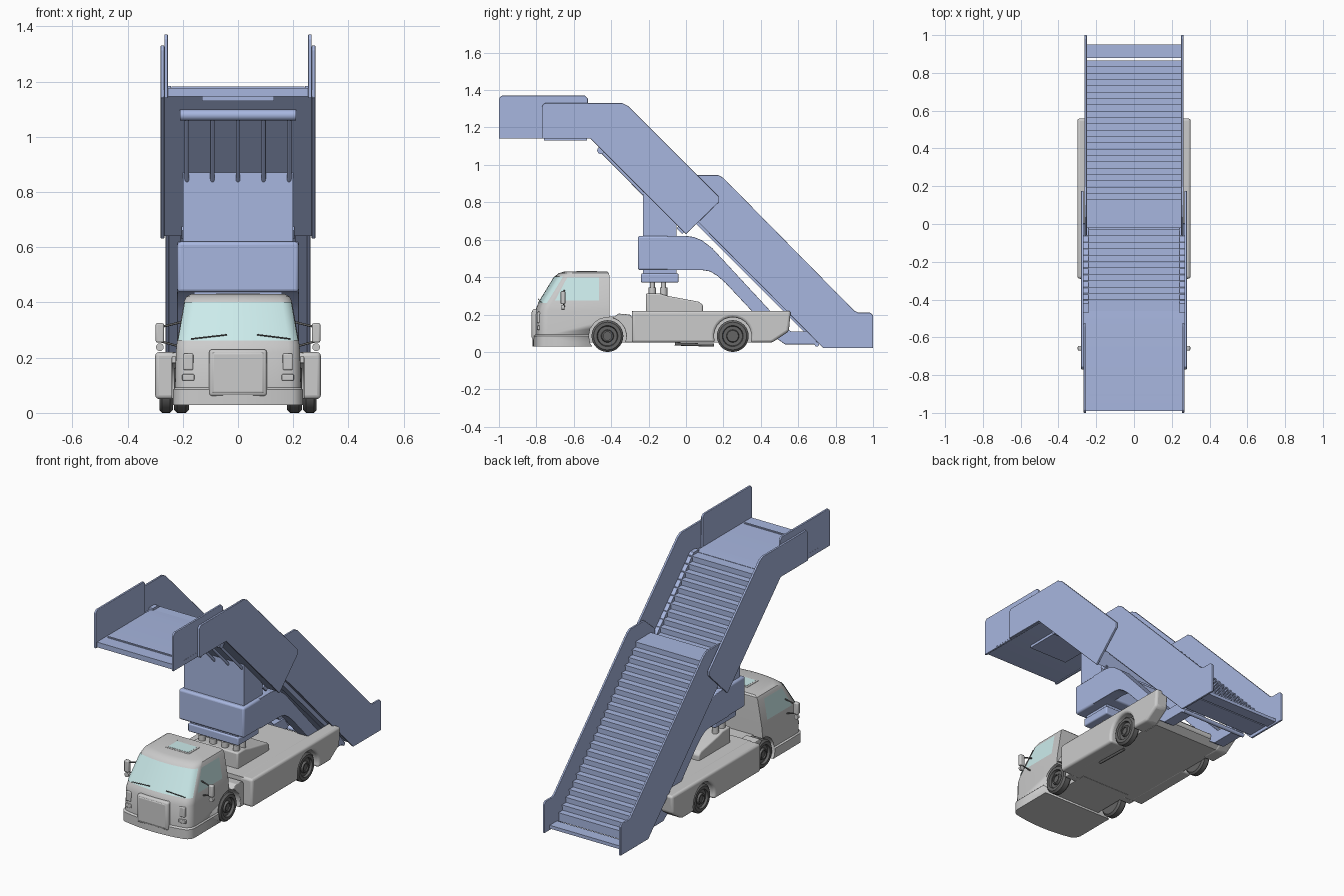
import bpy, bmesh
from math import sin, cos, pi, radians
from mathutils import Vector

if "Cube" in bpy.data.objects:
    bpy.data.objects.remove(bpy.data.objects["Cube"])


def material(name, rgb):
    m = bpy.data.materials.new(name)
    m.diffuse_color = (*rgb, 1)
    m.use_nodes = True
    m.node_tree.nodes["Principled BSDF"].inputs["Base Color"].default_value = m.diffuse_color
    return m


BLUE = material("blue_paint", (0.39, 0.47, 0.74))
GLASS = material("glass", (0.60, 0.83, 0.83))
DARK = material("rubber", (0.13, 0.13, 0.13))


def finish(name, bm, mat=None, mirror=False, bevel=0.0):
    bmesh.ops.recalc_face_normals(bm, faces=bm.faces)
    me = bpy.data.meshes.new(name)
    bm.to_mesh(me)
    bm.free()
    ob = bpy.data.objects.new(name, me)
    bpy.context.collection.objects.link(ob)
    if mat:
        me.materials.append(mat)
    bpy.ops.object.select_all(action='DESELECT')
    ob.select_set(True)
    bpy.context.view_layer.objects.active = ob
    bpy.ops.object.shade_smooth_by_angle(angle=radians(32))
    if bevel:
        b = ob.modifiers.new("bevel", 'BEVEL')
        b.width, b.segments, b.limit_method = bevel, 3, 'ANGLE'
    if mirror:
        ob.modifiers.new("mirror", 'MIRROR')
    return ob


def plate(name, pts, x0, x1, mat=None, mirror=False, bevel=0.0):
    """Side (y, z) profile extruded from x0 to x1."""
    bm = bmesh.new()
    f = bm.faces.new([bm.verts.new((x0, y, z)) for y, z in pts])
    r = bmesh.ops.extrude_face_region(bm, geom=[f])
    vs = [v for v in r['geom'] if isinstance(v, bmesh.types.BMVert)]
    bmesh.ops.translate(bm, verts=vs, vec=(x1 - x0, 0, 0))
    # extruding a lone face keeps it as the first cap
    return finish(name, bm, mat, mirror, bevel)


def box(name, x, y, z, mat=None, mirror=False, bevel=0.0):
    return plate(name, [(y[0], z[0]), (y[1], z[0]), (y[1], z[1]), (y[0], z[1])], x[0], x[1], mat, mirror, bevel)


def rod(name, a, b, r, mat=None, mirror=False):
    a, b = Vector(a), Vector(b)
    bm = bmesh.new()
    bmesh.ops.create_cone(bm, cap_ends=True, segments=16, radius1=r, radius2=r, depth=(b - a).length)
    q = (b - a).to_track_quat('Z', 'Y')
    bmesh.ops.transform(bm, verts=bm.verts, matrix=q.to_matrix().to_4x4())
    bmesh.ops.translate(bm, verts=bm.verts, vec=(a + b) / 2)
    return finish(name, bm, mat, mirror)


def arc(cy, cz, r, a0, a1, n=16):
    return [(cy + r * cos(radians(a0 + (a1 - a0) * i / n)), cz + r * sin(radians(a0 + (a1 - a0) * i / n)))
            for i in range(n + 1)]


def steps(y0, z0, y1, z1, n, nose=0.006):
    out = []
    for i in range(n):
        y, za, zb = y0 + (y1 - y0) * i / n, z0 + (z1 - z0) * i / n, z0 + (z1 - z0) * (i + 1) / n
        out += [(y, za), (y, zb - 0.008), (y + nose, zb - 0.008), (y + nose, zb)]
    return out + [(y1, z1)]


def wheel(name, y, x0, x1):
    w = x1 - x0
    prof = [(0, .8), (.022, .8), (.022, .95), (.03, .95), (.034, .7), (.052, .72), (.056, 1),
            (.074, 1), (.085, .8), (.085, .2), (.074, 0), (0, 0)]
    bm = bmesh.new()
    n, rings = 32, []
    for r, t in prof:
        rr = max(r, .0005)
        rings.append([bm.verts.new((x0 + w * t, y + rr * cos(2 * pi * k / n), .085 + rr * sin(2 * pi * k / n)))
                      for k in range(n)])
    for a, b in zip(rings, rings[1:]):
        for k in range(n):
            bm.faces.new((a[k], a[(k + 1) % n], b[(k + 1) % n], b[k]))
    bm.faces.new(rings[0])
    bm.faces.new(rings[-1])
    finish(name, bm, DARK, mirror=True)


# Cab: stacked rounded sections (z, half width, front y, back y)
def ring(z, hw, yf, yb, r=0.04, bow=0.03):
    half = [(hw, yb)] + [(hw - r + r * cos(pi / 2 * k / 6), yf + r - r * sin(pi / 2 * k / 6)) for k in range(7)]
    half += [((hw - r) * t, yf) for t in (.75, .5, .25)]
    half = [half[0]] + [(x, y + bow * (x / hw) ** 2) for x, y in half[1:]]
    return [(x, y, z) for x, y in half] + [(0, yf, z)] + [(-x, y, z) for x, y in reversed(half)]


sections = [(.028, .235, -.82, -.41), (.085, .235, -.82, -.41), (.092, .228, -.81, -.41),
            (.22, .225, -.807, -.41), (.25, .222, -.795, -.41), (.405, .195, -.70, -.41),
            (.421, .187, -.68, -.411), (.43, .170, -.65, -.420)]
bm = bmesh.new()
loops = [[bm.verts.new(p) for p in ring(*s)] for s in sections]
for a, b in zip(loops, loops[1:]):
    for k in range(len(a)):
        j = (k + 1) % len(a)
        bm.faces.new((a[k], a[j], b[j], b[k]))
bm.faces.new(loops[0])
bm.faces.new(loops[-1])
cab = finish("cab", bm)
cutter = rod("wheel_arch_cutter", (-.4, -.42, .085), (.4, -.42, .085), .10)
cutter.hide_render = True
cutter.hide_set(True)
cut = cab.modifiers.new("arch", 'BOOLEAN')
cut.object, cut.operation = cutter, 'DIFFERENCE'

# Cab glass
bm = bmesh.new()
lo, hi = ([bm.verts.new(p) for p in ring(z, hw + .003, yf - .004, -.41)[3:-3]]
          for z, hw, yf in ((.262, .220, -.7877), (.402, .1955, -.702)))
for k in range(len(lo) - 1):
    bm.faces.new((lo[k], lo[k + 1], hi[k + 1], hi[k]))
finish("windshield", bm, GLASS)
bm = bmesh.new()
bm.faces.new([bm.verts.new((.2245 - (z - .25) * .174, y, z))
              for y, z in ((-.70, .275), (-.465, .275), (-.465, .398), (-.635, .398))])
finish("side_window", bm, GLASS, mirror=True)
box("roof_hatch_frame", (-.08, .08), (-.585, -.475), (.42, .432), bevel=.002)
box("roof_hatch_glass", (-.068, .068), (-.573, -.487), (.425, .433), GLASS)

# Cab front details
box("grille_frame", (-.105, .105), (-.822, -.77), (.06, .23), bevel=.012)
box("grille_panel", (-.095, .095), (-.825, -.80), (.07, .22), bevel=.008)
box("headlight", (.162, .198), (-.797, -.75), (.155, .215), mirror=True, bevel=.005)
box("indicator", (.158, .202), (-.797, -.75), (.117, .14), mirror=True, bevel=.004)
for i, (xa, xb) in enumerate(((-.17, -.04), (.19, .07))):
    rod(f"wiper_{i}", (xa, -.775, .268), (xb, -.790, .283), .0025, DARK)
box("mirror", (.268, .298), (-.67, -.645), (.255, .325), mirror=True, bevel=.006)
rod("mirror_arm_upper", (.20, -.65, .33), (.283, -.655, .31), .004, DARK, True)
rod("mirror_arm_lower", (.21, -.65, .24), (.283, -.655, .26), .004, DARK, True)
rod("small_mirror", (.283, -.665, .238), (.283, -.65, .238), .014, None, True)

# Chassis and bed
box("chassis_link", (-.165, .165), (-.60, -.25), (.05, .19))
plate("front_fender", arc(-.42, .085, .1, 75, -20) + [(-.285, .05), (-.285, .18), (-.30, .20), (-.36, .205)],
      .15, .24, mirror=True, bevel=.004)
plate("bed_side", [(-.29, .05)] + arc(.25, .085, .1, 200, -20) + [(.46, .05), (.55, .11), (.56, .22), (-.29, .22)],
      .215, .30, mirror=True, bevel=.014)
box("bed_centre", (-.235, .235), (-.288, .36), (.0515, .2185))
plate("bed_rear_floor", [(.36, .0515), (.46, .0515), (.50, .08), (.36, .08)], -.22, .22)
rod("exhaust_pipe", (.20, -.06, .042), (.20, .15, .036), .008, DARK)
rod("rear_axle_bar", (-.24, .48, .10), (.24, .48, .10), .02)
wheel("front_wheels", -.42, .178, .232)
wheel("rear_wheels", .25, .236, .285)

# Lift base, pistons and arms
plate("lift_base", [(-.215, .21), (.09, .21), (.09, .25), (.07, .268), (-.10, .30), (-.14, .312), (-.215, .312)],
      -.15, .15, bevel=.008)
for i, x in enumerate((.04, .115)):
    for j, y in enumerate((-.18, -.12)):
        rod(f"piston_{i}{j}", (x, y, .30), (x, y, .345), .020, None, True)
        rod(f"piston_shaft_{i}{j}", (x, y, .34), (x, y, .38), .013, None, True)
box("lift_plate", (-.17, .17), (-.24, -.04), (.37, .42), BLUE, bevel=.008)
box("lift_collar", (-.16, .16), (-.23, -.05), (.41, .45), BLUE)
box("lift_block", (-.22, .22), (-.257, .02), (.437, .62), BLUE, bevel=.012)
plate("support_arm", [(-.10, .62), (0, .62), (.04, .615), (.085, .597), (.14, .555), (.45, .22), (.56, .11),
                      (.66, .11), (.71, .04), (.53, .04), (.48, .075), (.36, .21), (.21, .37), (.17, .405),
                      (.13, .43), (.09, .437), (-.10, .437)], .15, .22, BLUE, True, .003)
plate("lift_column", [(-.23, .60), (-.05, .60), (-.05, .70), (-.23, .87)], -.2, .2, BLUE)
plate("column_lug", [(-.05, .66), (-.02, .63), (.0, .65), (-.03, .69)], .19, .205, BLUE, True)

# Lower stair flight
plate("lower_stairs", steps(.86, .06, .09, .85, 23) + [(-.02, .85), (-.02, .80), (.73, .04), (.86, .04)],
      -.252, .252, BLUE)
plate("lower_side_panel", [(.735, .02), (1, .02), (1, .195), (.985, .21), (.92, .21), (.90, .22), (.20, .93),
                           (.175, .945), (.04, .945), (-.06, .86), (-.06, .82)], .25, .262, BLUE, True, .003)
box("foot_step", (-.253, .253), (.88, .95), (.03, .05), BLUE)
plate("lower_rail", [(.04, .74), (.72, .05), (.70, .04), (.03, .71)], .16, .21, BLUE, True)
rod("lower_cross_bar", (-.22, .70, .04), (.22, .70, .04), .012, BLUE)

# Upper stair flight with boarding platform
plate("upper_stairs", steps(0, .715, -.44, 1.17, 13) + [(-.90, 1.17), (-.90, 1.148), (-.50, 1.148), (-.005, .64)],
      -.268, .268, BLUE)
plate("upper_stringer", [(0, .70), (0, .755), (-.42, 1.184), (-.47, 1.184), (-.47, 1.15)], .242, .27, BLUE, True)
plate("upper_side_panel", [(-.77, 1.14), (-.77, 1.315), (-.755, 1.33), (-.34, 1.33), (-.31, 1.315), (.175, .83),
                           (.175, .80), (0, .63), (-.51, 1.14)], .267, .28, BLUE, True, .003)
plate("platform_side_panel", [(-1, 1.14), (-1, 1.355), (-.985, 1.37), (-.54, 1.37), (-.525, 1.355), (-.525, 1.14)],
      .254, .267, BLUE, True, .003)
plate("platform_floor", [(-.99, 1.145), (-.53, 1.145), (-.46, 1.16), (-.46, 1.172), (-.53, 1.176), (-.99, 1.176)],
      -.256, .256, BLUE)
box("platform_lip", (-.24, .24), (-.91, -.90), (1.17, 1.182), BLUE)
box("platform_slide", (-.13, .13), (-.76, -.53), (1.13, 1.15), BLUE)

# Ribs under the upper flight
rod("rib_cross_bar", (-.21, -.455, 1.078), (.21, -.455, 1.078), .02, BLUE)
for i in range(5):
    x = (i - 2) * .0925
    rod(f"rib_{i}", (x, -.455, 1.075), (x, -.225, .842), .008, BLUE)
